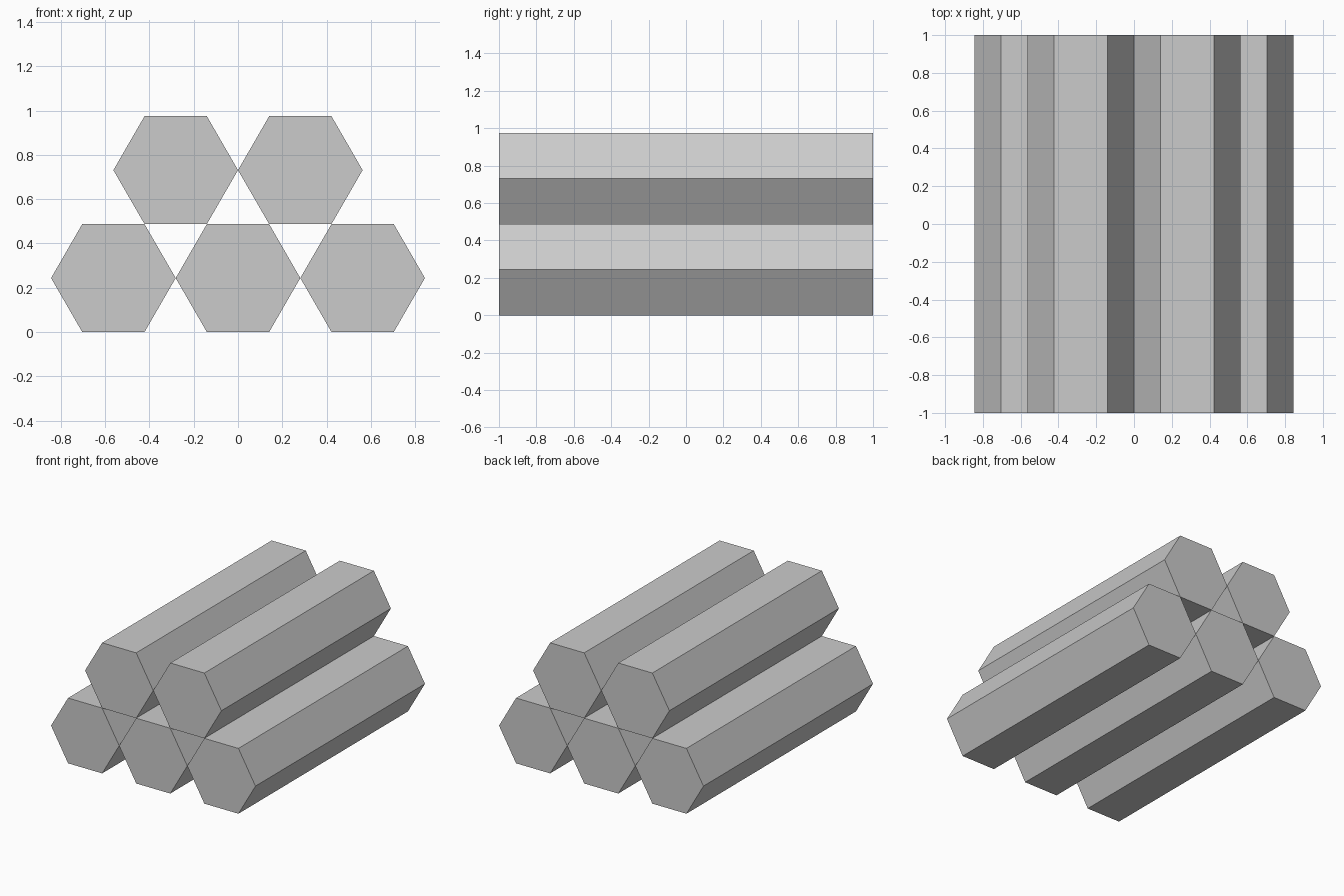
import bpy, bmesh
from math import sin, cos, pi, sqrt
from mathutils import Vector

if "Cube" in bpy.data.objects:
    bpy.data.objects.remove(bpy.data.objects["Cube"])

R = 0.2815                # corner radius of each hexagon
A = R * sqrt(3) / 2       # centre to flat
LENGTH = 2.0


def hex_bar(name, x, z):
    """Solid hexagonal bar lying along y, corners pointing to +-x."""
    bm = bmesh.new()
    ring = [bm.verts.new((R * cos(i * pi / 3), -LENGTH / 2, R * sin(i * pi / 3)))
            for i in range(6)]
    cap = bm.faces.new(ring)
    ext = bmesh.ops.extrude_face_region(bm, geom=[cap], use_keep_orig=True)
    moved = [g for g in ext["geom"] if isinstance(g, bmesh.types.BMVert)]
    bmesh.ops.translate(bm, verts=moved, vec=Vector((0, LENGTH, 0)))
    bmesh.ops.recalc_face_normals(bm, faces=bm.faces)
    mesh = bpy.data.meshes.new(name)
    bm.to_mesh(mesh)
    bm.free()
    obj = bpy.data.objects.new(name, mesh)
    obj.location = (x, 0, z)
    bpy.context.collection.objects.link(obj)


# Stacked rows: three bars below, two nested above
for row, count in (("bottom", 3), ("top", 2)):
    z = A if row == "bottom" else 3 * A
    for i in range(count):
        hex_bar(f"{row}_bar_{i + 1}", (i - (count - 1) / 2) * 2 * R, z)
